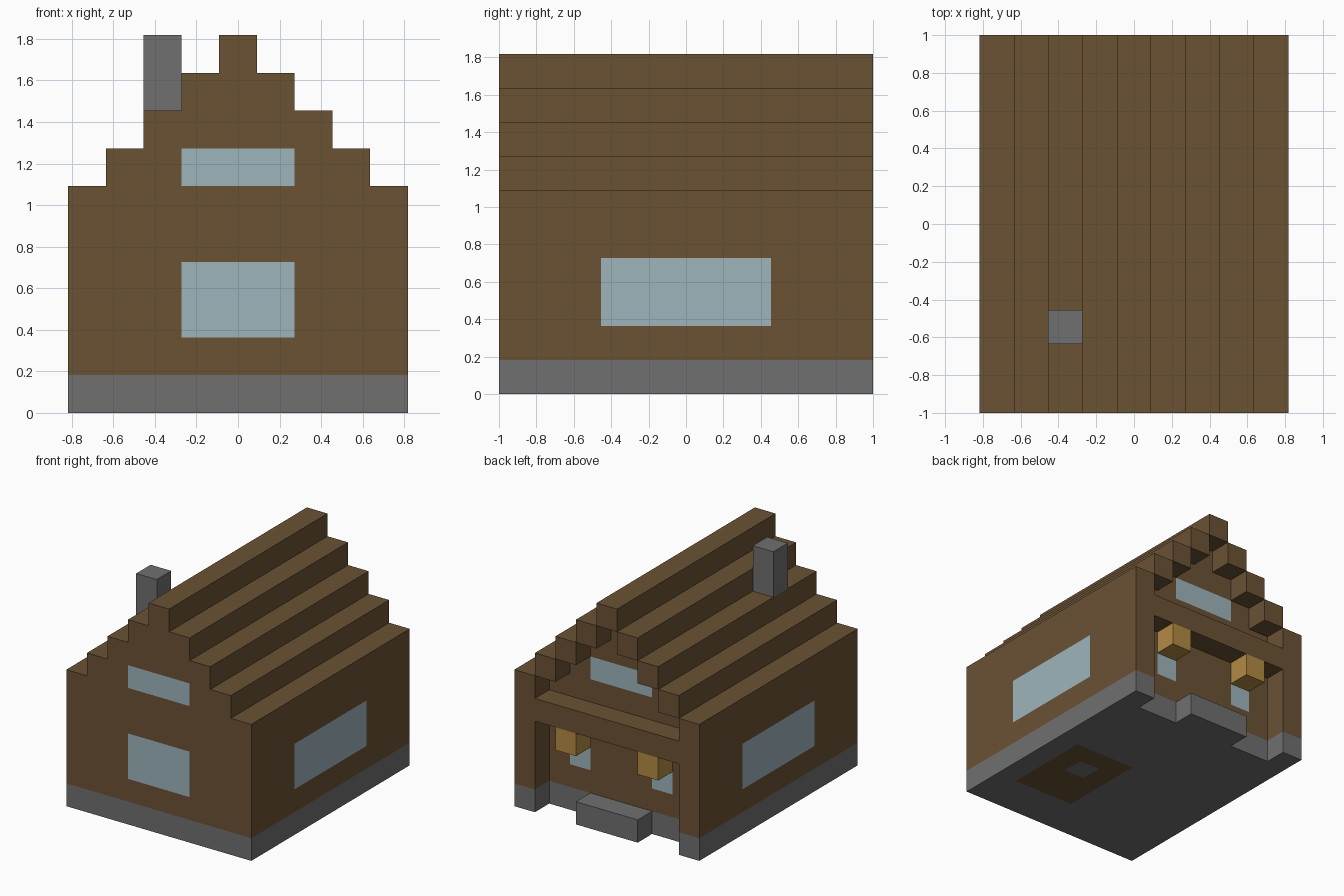
import bpy
import bmesh
from mathutils import Vector

U = 2 / 11  # one building block

if "Cube" in bpy.data.objects:
    bpy.data.objects.remove(bpy.data.objects["Cube"], do_unlink=True)


def make_material(name, rgb):
    linear = [((c / 255 + 0.055) / 1.055) ** 2.4 for c in rgb] + [1]
    mat = bpy.data.materials.new(name)
    mat.use_nodes = True
    mat.diffuse_color = linear
    bsdf = next(n for n in mat.node_tree.nodes if n.type == 'BSDF_PRINCIPLED')
    bsdf.inputs["Base Color"].default_value = linear
    return mat


WOOD = make_material("brown wood", (107, 82, 52))
STONE = make_material("grey stone", (112, 112, 112))
GLASS = make_material("pale blue glass", (158, 181, 188))
LAMP = make_material("amber lamp", (180, 139, 68))


def finish(name, bm, mats, rule=None):
    """Scale blocks to model size, colour faces by rule, and link the object."""
    bmesh.ops.recalc_face_normals(bm, faces=bm.faces)
    for f in bm.faces:
        f.normal_update()
        if rule:
            f.material_index = rule(f.calc_center_median(), f.normal)
    bmesh.ops.scale(bm, vec=(U, U, U), verts=bm.verts)
    mesh = bpy.data.meshes.new(name)
    bm.to_mesh(mesh)
    bm.free()
    for m in mats:
        mesh.materials.append(m)
    obj = bpy.data.objects.new(name, mesh)
    bpy.context.collection.objects.link(obj)
    return obj


def box(name, x, y, z, mat):
    bm = bmesh.new()
    bmesh.ops.create_cube(bm, size=1)
    for v in bm.verts:
        v.co = [r[0] if c < 0 else r[1] for c, r in zip(v.co, (x, y, z))]
    return finish(name, bm, [mat])


def extruded_cells(cells, place, direction):
    """Weld unit squares into one sheet and extrude it to a solid."""
    bm = bmesh.new()
    for i, j in cells:
        corners = ((i - .5, j), (i + .5, j), (i + .5, j + 1), (i - .5, j + 1))
        bm.faces.new([bm.verts.new(place(*c)) for c in corners])
    bmesh.ops.remove_doubles(bm, verts=bm.verts, dist=0.001)
    ext = bmesh.ops.extrude_face_region(bm, geom=bm.faces[:])
    moved = [g for g in ext["geom"] if isinstance(g, bmesh.types.BMVert)]
    bmesh.ops.translate(bm, vec=direction, verts=moved)
    return bm


# Stone foundation with corner footings, a back doorstep and a floor patch below
plan = [(i, j - 5.5) for i in range(-4, 5) for j in range(11)
        if j < 10 or abs(i) in (0, 1, 4)]


def floor_rule(c, n):
    patch = 0.5 < c.x < 3.5 and -3.5 < c.y < 0.5
    hearth = 1.5 < c.x < 2.5 and -1.5 < c.y < -0.5
    return int(n.z < -0.5 and patch and not hearth)


foundation = extruded_cells(plan, lambda a, b: (a, b, 0), Vector((0, 0, 1)))
finish("foundation", foundation, [STONE, WOOD], floor_rule)

# Wooden walls with stepped gables and flush windows
gable = [(i, k) for i in range(-4, 5) for k in range(1, 9 - abs(i))]


def window_rule(c, n):
    ax = abs(c.x)
    attic = ax < 1.5 and 6 < c.z < 7
    if n.y < -0.5:
        return int(attic or (ax < 1.5 and 2 < c.z < 4))
    if n.y > 0.5:
        return int(attic or (1.5 < ax < 2.5 and 2 < c.z < 3))
    return int(abs(n.x) > 0.5 and ax > 4.4 and abs(c.y) < 2.5 and 2 < c.z < 4)


# Top row of the gable carries the ridge
gable = [(i, k) for i in range(-4, 5) for k in range(1, 9 - abs(i))] + \
        [(i, 8 - abs(i)) for i in range(-4, 5) if (i, 8 - abs(i)) not in gable]
gable = sorted(set(gable) | {(i, k) for i in range(-4, 5) for k in range(1, 9 - abs(i))})
walls = extruded_cells(gable, lambda a, b: (a, -5.5, b), Vector((0, 10, 0)))
for cut in (-2.5, 2.5):
    bmesh.ops.bisect_plane(walls, geom=walls.verts[:] + walls.edges[:] + walls.faces[:],
                           plane_co=(0, cut, 0), plane_no=(0, 1, 0))
finish("walls", walls, [WOOD, GLASS], window_rule)

# Stepped roof beams running the full length and overhanging the porch
for i in range(-4, 5):
    top = 10 - abs(i)
    box(f"roof_beam_{i + 5}", (i - .5, i + .5), (-5.5, 5.5), (top - 1, top), WOOD)

# Porch posts, hanging lanterns and cross beam
for side, s in (("left", 1), ("right", -1)):
    box(f"porch_post_{side}", (4 * s - .5, 4 * s + .5), (4.5, 5.5), (1, 5), WOOD)
    box(f"lantern_{side}", (2 * s - .5, 2 * s + .5), (4.5, 5.5), (3, 4), LAMP)
box("porch_beam", (-3.5, 3.5), (4.5, 5.5), (4, 5), WOOD)

# Chimney
box("chimney", (-2.5, -1.5), (-3.5, -2.5), (8, 10), STONE)
